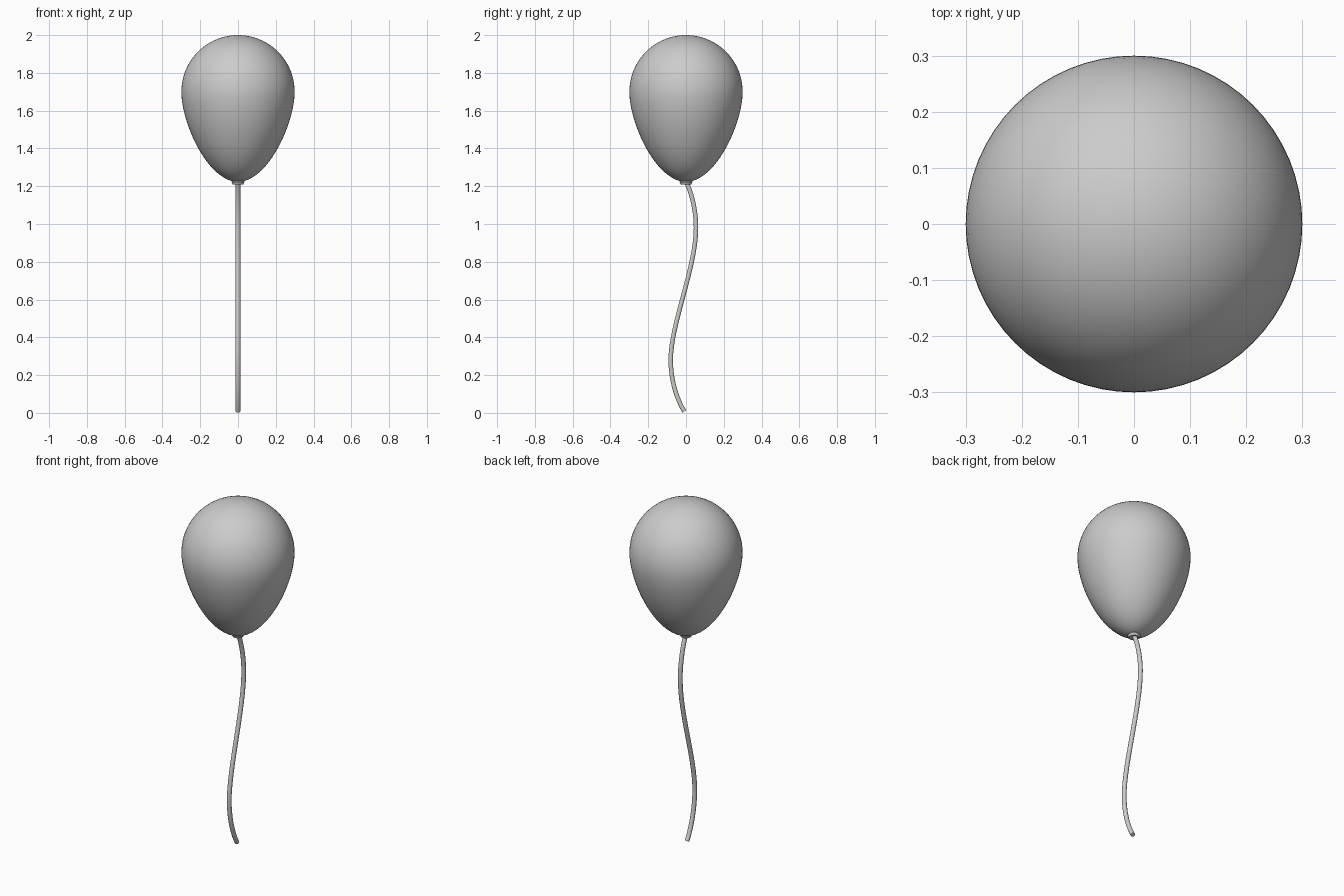
import bpy, bmesh, math
from mathutils import Vector

if "Cube" in bpy.data.objects:
    bpy.data.objects.remove(bpy.data.objects["Cube"])


def lathe(name, profile, steps=64):
    """Spin an (r, z) profile around the z axis."""
    bm = bmesh.new()
    verts = [bm.verts.new((r, 0, z)) for r, z in profile]
    edges = [bm.edges.new(p) for p in zip(verts, verts[1:])]
    bmesh.ops.spin(bm, geom=verts + edges, cent=(0, 0, 0), axis=(0, 0, 1),
                   angle=math.tau, steps=steps)
    bmesh.ops.remove_doubles(bm, verts=bm.verts, dist=1e-5)
    bmesh.ops.recalc_face_normals(bm, faces=bm.faces)
    mesh = bpy.data.meshes.new(name)
    bm.to_mesh(mesh)
    bm.free()
    obj = bpy.data.objects.new(name, mesh)
    bpy.context.collection.objects.link(obj)
    bpy.ops.object.select_all(action='DESELECT')
    obj.select_set(True)
    bpy.context.view_layer.objects.active = obj
    bpy.ops.object.shade_smooth_by_angle(angle=math.radians(40))
    return obj


def bezier(p0, p1, p2, p3, n):
    """Sample a cubic segment, leaving out its first point."""
    for i in range(1, n + 1):
        t = i / n
        yield tuple((1 - t)**3 * a + 3 * t * (1 - t)**2 * b + 3 * t * t * (1 - t) * c + t**3 * d
                    for a, b, c, d in zip(p0, p1, p2, p3))


# Balloon body: round crown, tapering to a rounded tip
crown = [(0.3 * math.sin(a), 1.7 + 0.3 * math.cos(a))
         for a in (math.pi / 2 * i / 20 for i in range(21))]
crown[0] = (0, 2.0)
taper = list(bezier((0.3, 1.7), (0.3, 1.54), (0.165, 1.228), (0, 1.222), 24))
lathe("balloon", crown + taper)

# Knot: short neck flaring into a lip
lathe("knot", [(0, 1.24), (0.022, 1.24), (0.023, 1.228), (0.033, 1.226),
               (0.034, 1.222), (0.028, 1.21), (0, 1.21)], 32)

# String: S-shaped tube in the y-z plane
curve = bpy.data.curves.new("string", 'CURVE')
curve.dimensions = '3D'
curve.bevel_depth = 0.0125
curve.bevel_resolution = 3
curve.resolution_u = 16
curve.use_fill_caps = True
spline = curve.splines.new('BEZIER')
path = [((0, 1.225), (-0.03, 1.28), (0.03, 1.165)),
        ((0.053, 0.98), (0.053, 1.07), (0.053, 0.77)),
        ((-0.081, 0.28), (-0.081, 0.47), (-0.081, 0.18)),
        ((-0.009, 0.008), (-0.052, 0.078), (0.02, -0.04))]
spline.bezier_points.add(len(path) - 1)
for point, (co, left, right) in zip(spline.bezier_points, path):
    point.handle_left_type = point.handle_right_type = 'FREE'
    point.co = Vector((0, *co))
    point.handle_left = Vector((0, *left))
    point.handle_right = Vector((0, *right))
string = bpy.data.objects.new("string", curve)
bpy.context.collection.objects.link(string)
